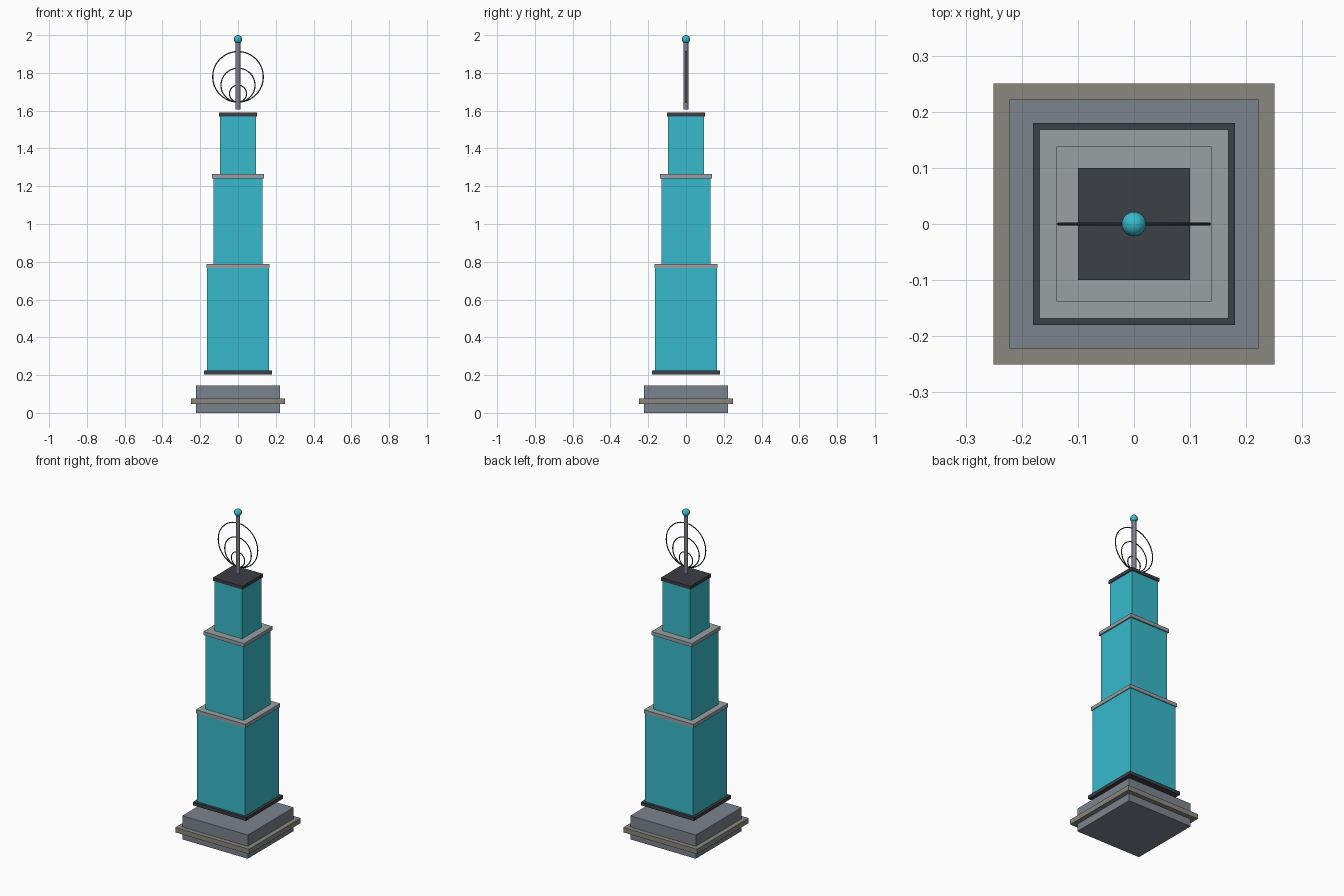
import bpy
import math

if "Cube" in bpy.data.objects:
    bpy.data.objects.remove(bpy.data.objects["Cube"])


def material(name, rgb):
    m = bpy.data.materials.new(name)
    m.diffuse_color = (*rgb, 1)
    m.use_nodes = True
    m.node_tree.nodes["Principled BSDF"].inputs["Base Color"].default_value = m.diffuse_color
    return m


glass = material("teal_glass", (0.04, 0.49, 0.60))
dark = material("dark_metal", (0.045, 0.05, 0.06))
slate = material("slate", (0.20, 0.23, 0.27))
stone = material("warm_stone", (0.25, 0.25, 0.21))
silver = material("light_grey", (0.32, 0.35, 0.37))


def finish(name, mat, smooth=False):
    ob = bpy.context.object
    ob.name = name
    ob.data.materials.append(mat)
    if smooth:
        bpy.ops.object.shade_smooth_by_angle()
    return ob


def slab(name, half, z0, z1, mat):
    bpy.ops.mesh.primitive_cube_add(size=1, location=(0, 0, (z0 + z1) / 2))
    bpy.context.object.scale = (2 * half, 2 * half, z1 - z0)
    bpy.ops.object.transform_apply(location=False, rotation=False, scale=True)
    return finish(name, mat)


# Plinth with a protruding stone band
slab("plinth", 0.222, 0.0, 0.145, slate)
slab("plinth_band", 0.25, 0.046, 0.076, stone)

# Stepped tower: floor slab, three glass tiers, ledges and roof
slab("floor_slab", 0.18, 0.204, 0.224, dark)
slab("lower_tier", 0.163, 0.224, 0.778, glass)
slab("lower_ledge", 0.168, 0.766, 0.788, silver)
slab("middle_tier", 0.13, 0.778, 1.252, glass)
slab("middle_ledge", 0.138, 1.242, 1.264, silver)
slab("upper_tier", 0.094, 1.254, 1.572, glass)
slab("roof_slab", 0.10, 1.570, 1.590, dark)

# Mast with a ball finial
bpy.ops.mesh.primitive_cylinder_add(vertices=16, radius=0.0125, depth=0.37,
                                    location=(0, 0, 1.79))
finish("mast", slate, True)
bpy.ops.mesh.primitive_uv_sphere_add(segments=24, ring_count=12, radius=0.022,
                                     location=(0, 0, 1.978))
finish("finial_ball", glass, True)

# Three upright rings sharing the same lowest point
for name, r in (("small", 0.045), ("medium", 0.09), ("large", 0.134)):
    bpy.ops.mesh.primitive_torus_add(major_radius=r, minor_radius=0.003,
                                     major_segments=48, minor_segments=8,
                                     location=(0, 0, 1.645 + r),
                                     rotation=(math.pi / 2, 0, 0))
    finish(name + "_ring", dark, True)
